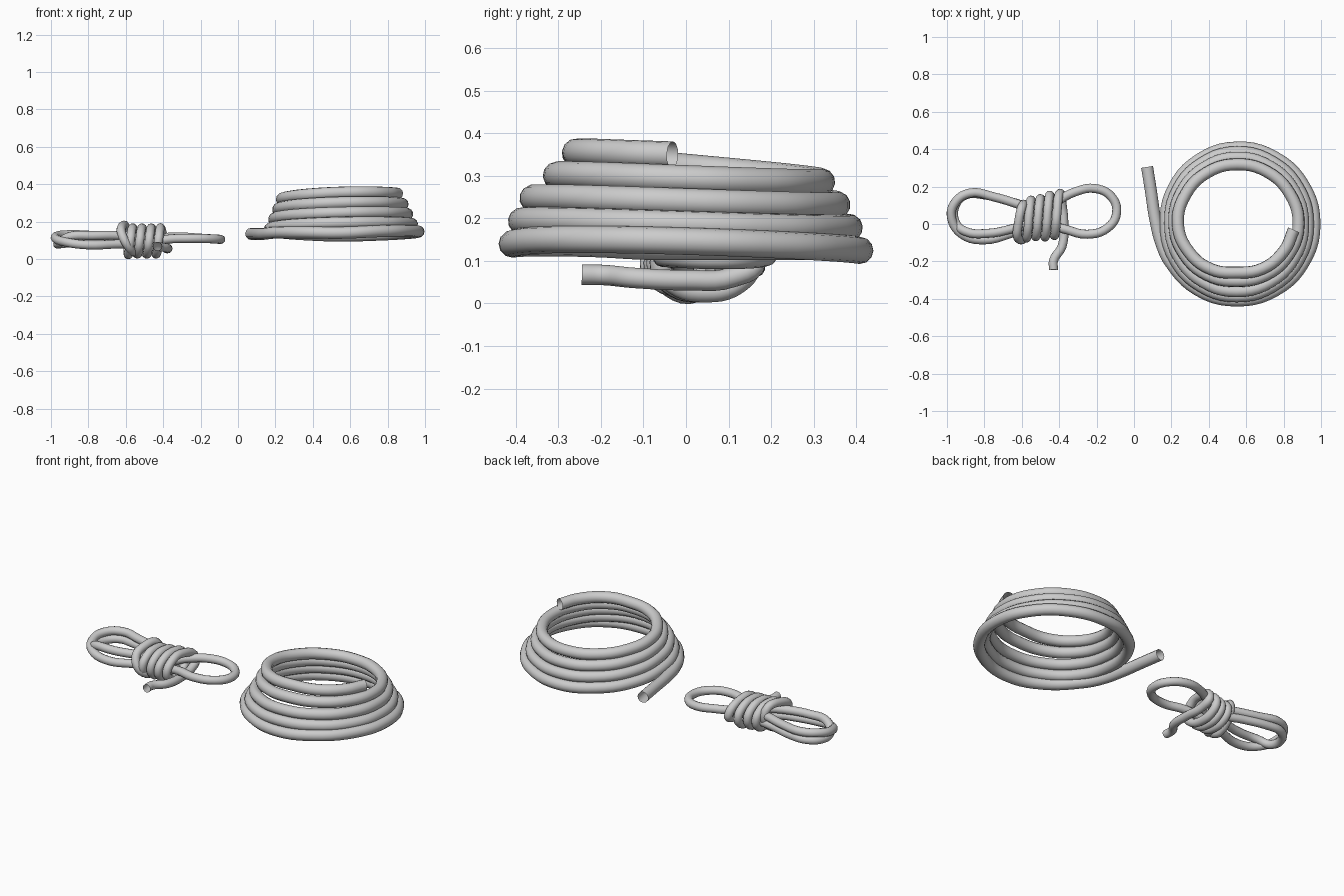
import bpy, math


def rope(name, pts, radius, res=5, sides=4):
    # round open-ended tube swept along a smooth path
    cu = bpy.data.curves.new(name, 'CURVE')
    cu.dimensions = '3D'
    cu.bevel_depth = radius
    cu.bevel_resolution = sides
    cu.resolution_u = res
    cu.use_fill_caps = False
    sp = cu.splines.new('BEZIER')
    sp.bezier_points.add(len(pts) - 1)
    for bp, p in zip(sp.bezier_points, pts):
        bp.co = p
        bp.handle_left_type = bp.handle_right_type = 'AUTO'
    ob = bpy.data.objects.new(name, cu)
    bpy.context.collection.objects.link(ob)
    bpy.ops.object.select_all(action='DESELECT')
    ob.select_set(True)
    bpy.context.view_layer.objects.active = ob
    bpy.ops.object.convert(target='MESH')
    bpy.ops.object.shade_smooth()
    return ob


# Coiled rope: straight tail, then almost five tapering turns
coil = [(0.07, 0.305, 0.134), (0.09, 0.18, 0.134), (0.113, 0.03, 0.134), (0.145, -0.10, 0.135)]
radii = [0.412, 0.409, 0.415, 0.409, 0.38, 0.387, 0.38, 0.384, 0.357, 0.36,
         0.355, 0.355, 0.335, 0.305, 0.33, 0.319, 0.315, 0.26, 0.305]  # one per quarter turn
for deg in range(210, 1801, 30):
    q = (deg - 180) / 90
    i = min(int(q), len(radii) - 2)
    r = radii[i] + (radii[i + 1] - radii[i]) * (q - i)
    a = math.radians(min(deg, 1794))
    z = 0.119 + 0.0537 * (deg - 270) / 360 - 0.021 * math.sin(a)
    if deg < 450:
        z += 0.014 * math.cos(math.radians(deg - 360)) if deg > 270 else 0.03 * (270 - deg) / 90
    coil.append((0.55 + r * math.cos(a), r * math.sin(a), z))
rope('coiled_rope', coil, 0.032)

# Folded rope: two bights on the left, one on the right
loops = [
    (-0.47, 0.06, 0.12), (-0.60, 0.10, 0.125), (-0.75, 0.145, 0.125), (-0.88, 0.165, 0.13),
    (-0.96, 0.11, 0.125), (-0.975, 0.03, 0.11), (-0.92, -0.055, 0.09), (-0.80, -0.085, 0.075),
    (-0.64, -0.045, 0.08), (-0.50, -0.005, 0.08), (-0.38, -0.025, 0.105), (-0.25, -0.055, 0.11),
    (-0.14, -0.02, 0.108), (-0.093, 0.06, 0.105), (-0.12, 0.145, 0.106), (-0.21, 0.19, 0.112),
    (-0.32, 0.17, 0.118), (-0.42, 0.12, 0.11), (-0.52, 0.09, 0.08), (-0.66, 0.12, 0.085),
    (-0.80, 0.155, 0.085), (-0.90, 0.155, 0.085), (-0.955, 0.10, 0.08), (-0.955, 0.01, 0.085),
    (-0.90, -0.04, 0.12), (-0.78, -0.05, 0.125), (-0.63, -0.02, 0.125), (-0.48, 0.02, 0.11)]
rope('folded_rope_loops', loops, 0.024)

# Wrapping that binds the folded rope, with a loose tail at the front
wrap = [(-0.43, -0.245, 0.068), (-0.43, -0.195, 0.067), (-0.385, -0.12, 0.06),
        (-0.375, 0.0, 0.055), (-0.385, 0.11, 0.062), (-0.395, 0.165, 0.10)]
for k in range(0, 29):
    a = k * math.pi / 4
    t = k / 8
    ry = 0.11 if k < 12 else 0.1
    wrap.append((-0.413 - 0.05 * t, 0.05 - 0.008 * t - ry * math.sin(a),
                 0.096 + 0.07 * math.cos(a)))
wrap += [(-0.595, 0.10, 0.155), (-0.62, -0.01, 0.172), (-0.622, -0.072, 0.135),
         (-0.585, -0.075, 0.065), (-0.55, 0.0, 0.04), (-0.51, 0.06, 0.08)]
rope('binding_wraps', wrap, 0.024)
